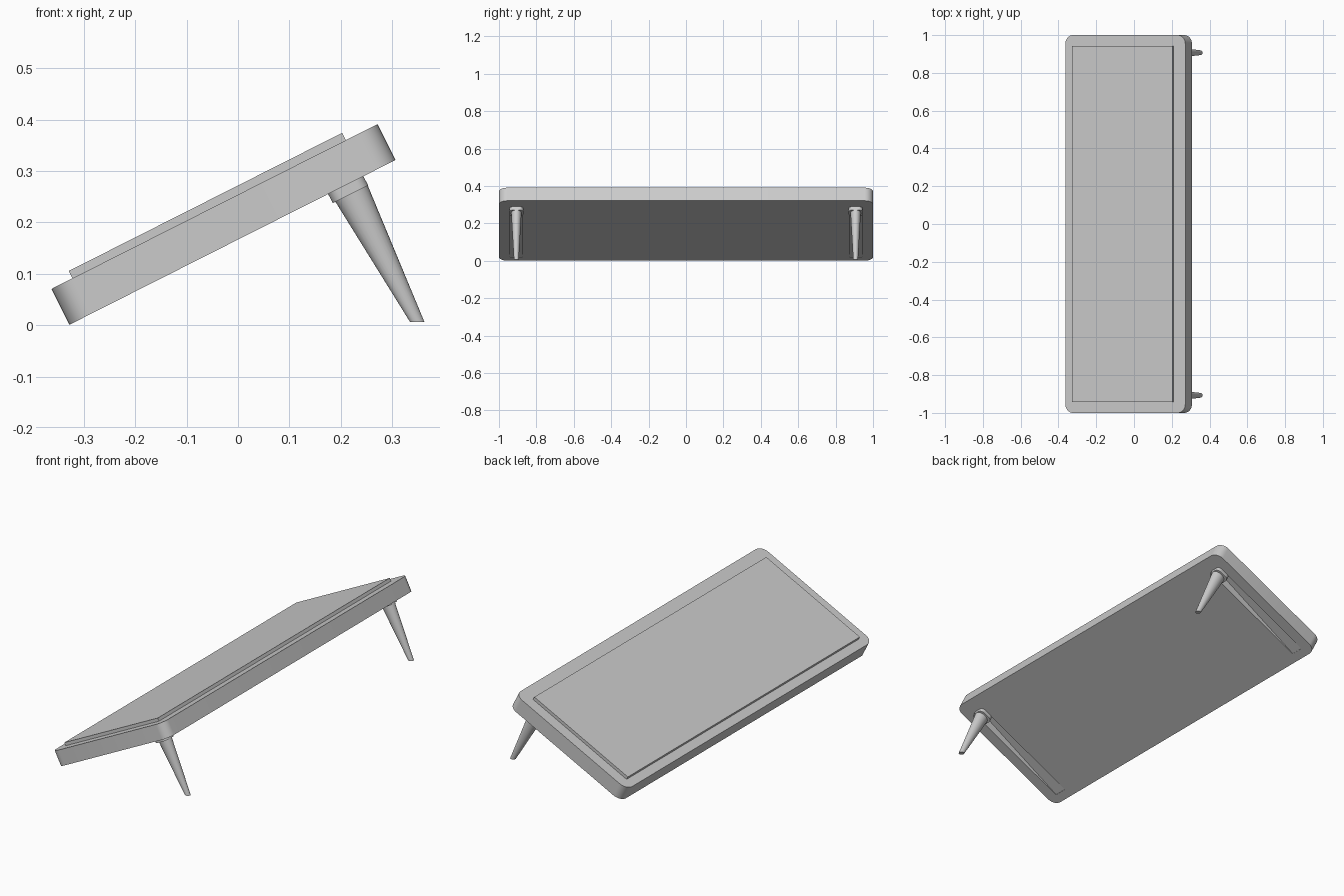
import bpy, bmesh, math
from mathutils import Matrix, Vector

if "Cube" in bpy.data.objects:
    bpy.data.objects.remove(bpy.data.objects["Cube"])

ANGLE = math.radians(26.8)
# tilted frame: local x runs up the slope, local z is the panel normal
FRAME = Matrix.Translation((-0.328, 0, 0.001)) @ Matrix.Rotation(-ANGLE, 4, 'Y')


def loft(name, rings, smooth=True):
    """Skin a list of equal-length closed rings and cap both ends."""
    bm = bmesh.new()
    loops = [[bm.verts.new(p) for p in ring] for ring in rings]
    n = len(loops[0])
    for a, b in zip(loops, loops[1:]):
        for i in range(n):
            j = (i + 1) % n
            bm.faces.new((a[i], a[j], b[j], b[i]))
    bm.faces.new(loops[0][::-1])
    bm.faces.new(loops[-1])
    bmesh.ops.recalc_face_normals(bm, faces=bm.faces)
    me = bpy.data.meshes.new(name)
    bm.to_mesh(me)
    bm.free()
    ob = bpy.data.objects.new(name, me)
    bpy.context.collection.objects.link(ob)
    if smooth:
        make_smooth(ob)
    return ob


def select(ob):
    bpy.ops.object.select_all(action='DESELECT')
    bpy.context.view_layer.objects.active = ob
    ob.select_set(True)


def make_smooth(ob):
    select(ob)
    bpy.ops.object.shade_smooth_by_angle(angle=math.radians(30))


def rounded_rect(x0, x1, y0, y1, r, z, seg=8):
    """Rounded rectangle ring in the tilted frame."""
    pts = []
    corners = [(x1 - r, y1 - r), (x0 + r, y1 - r), (x0 + r, y0 + r), (x1 - r, y0 + r)]
    for k, (cx, cy) in enumerate(corners):
        for i in range(seg + 1):
            a = math.pi / 2 * (k + i / seg)
            pts.append(FRAME @ Vector((cx + r * math.cos(a), cy + r * math.sin(a), z)))
    return pts


def leg_ring(left, right, y, half_width, n=24):
    """Ellipse whose long axis joins two (x, z) points."""
    a, b = Vector((left[0], y, left[1])), Vector((right[0], y, right[1]))
    mid, half = (a + b) / 2, (b - a) / 2
    return [mid + half * math.cos(t) + Vector((0, half_width * math.sin(t), 0))
            for t in (2 * math.pi * i / n for i in range(n))]


# main slab with rounded corners
slab = loft("keyboard_slab", [rounded_rect(0, 0.711, -1, 1, 0.045, z) for z in (0, 0.078)], False)

for side, y in (("front", -0.907), ("back", 0.907)):
    # wedge-shaped storage groove under the slab, deepest at the leg
    profile = [(0.045, -0.02), (0.045, 0.002), (0.59, 0.045), (0.59, -0.02)]
    cutter = loft("groove_cutter", [[FRAME @ Vector((u, y + w, n)) for u, n in profile]
                                    for w in (-0.034, 0.034)], False)
    cutter.hide_render = True
    mod = slab.modifiers.new("groove", 'BOOLEAN')
    mod.operation, mod.solver, mod.object = 'DIFFERENCE', 'EXACT', cutter
    select(slab)
    bpy.ops.object.modifier_apply(modifier=mod.name)
    bpy.data.objects.remove(cutter)

    # hinge collar and tapered leg
    loft(side + "_leg_collar", [rounded_rect(0.564, 0.641, y - 0.037, y + 0.037, 0.022, z)
                                for z in (-0.020, 0.046)])
    loft(side + "_leg", [leg_ring((0.186, 0.246), (0.250, 0.278), y, 0.028),
                         leg_ring((0.335, 0.006), (0.363, 0.006), y, 0.013)])

make_smooth(slab)

# raised top plate with sharp corners
plate = [[FRAME @ Vector(p + (z,)) for p in
          ((0.046, -0.942), (0.642, -0.942), (0.642, 0.943), (0.046, 0.943))]
         for z in (0.077, 0.094)]
loft("top_plate", plate, False)
